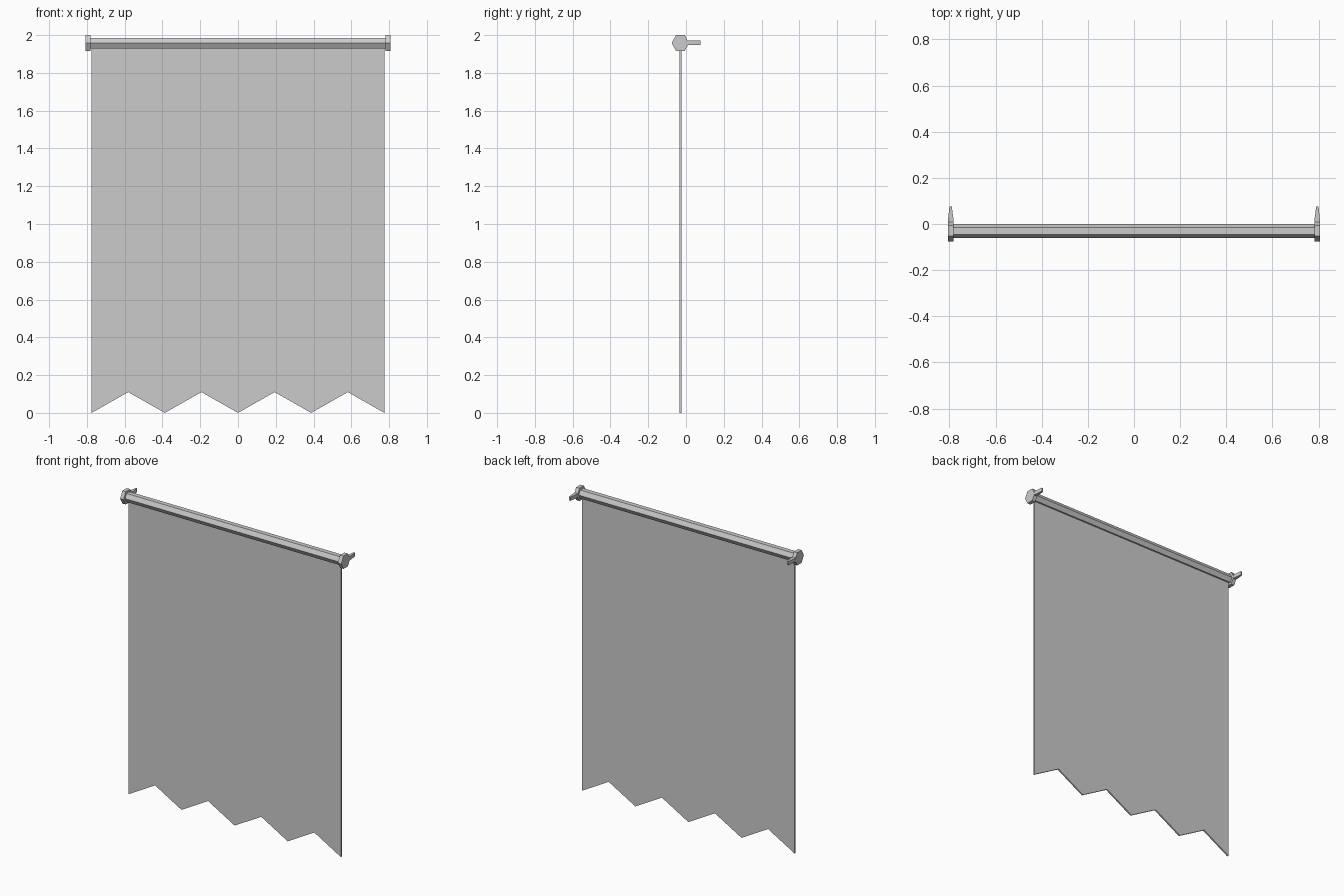
import bpy
import bmesh
import math

cube = bpy.data.objects.get("Cube")
if cube:
    bpy.data.objects.remove(cube, do_unlink=True)

# Single plain grey
grey = bpy.data.materials.new("plain grey")
grey.use_nodes = True
grey.diffuse_color = (0.6, 0.6, 0.6, 1)
grey.node_tree.nodes["Principled BSDF"].inputs["Base Color"].default_value = (0.6, 0.6, 0.6, 1)

AXIS_Y, AXIS_Z = -0.03, 1.958


def add_object(name, bm):
    bmesh.ops.recalc_face_normals(bm, faces=bm.faces)
    mesh = bpy.data.meshes.new(name)
    bm.to_mesh(mesh)
    bm.free()
    mesh.materials.append(grey)
    obj = bpy.data.objects.new(name, mesh)
    bpy.context.collection.objects.link(obj)
    return obj


def extrude(name, points, vector):
    """Solid made by sweeping a flat outline along a vector."""
    bm = bmesh.new()
    face = bm.faces.new([bm.verts.new(p) for p in points])
    result = bmesh.ops.extrude_face_region(bm, geom=[face], use_keep_orig=True)
    verts = [v for v in result["geom"] if isinstance(v, bmesh.types.BMVert)]
    bmesh.ops.translate(bm, verts=verts, vec=vector)
    return add_object(name, bm)


def hex_bar(name, x0, x1, ry, half_height):
    """Six-sided bar along x with flat top and bottom."""
    rz = half_height / math.sin(math.pi / 3)
    ring = [(x0, AXIS_Y + ry * math.cos(i * math.pi / 3),
             AXIS_Z + rz * math.sin(i * math.pi / 3)) for i in range(6)]
    return extrude(name, ring, (x1 - x0, 0, 0))


# Cloth with a zigzag hem
half, teeth = 0.775, 4
step = half / teeth
hem = [(-half + i * step, AXIS_Y - 0.005, 0.11 * (i % 2)) for i in range(2 * teeth + 1)]
top = [(half, AXIS_Y - 0.005, AXIS_Z), (-half, AXIS_Y - 0.005, AXIS_Z)]
extrude("banner_cloth", hem + top, (0, 0.01, 0))

# Rod
hex_bar("rod", -0.785, 0.785, 0.031, 0.028)

# End caps and tapered wall pegs
for side, s in (("left", 1), ("right", -1)):
    hex_bar(side + "_end_cap", s * 0.782, s * 0.807, 0.046, 0.042)
    outline = [(s * x, y, AXIS_Z - 0.011) for x, y in
               ((0.783, 0.0), (0.806, 0.0), (0.806, 0.022), (0.800, 0.076),
                (0.790, 0.076), (0.783, 0.022))]
    extrude(side + "_wall_peg", outline, (0, 0, 0.025))
